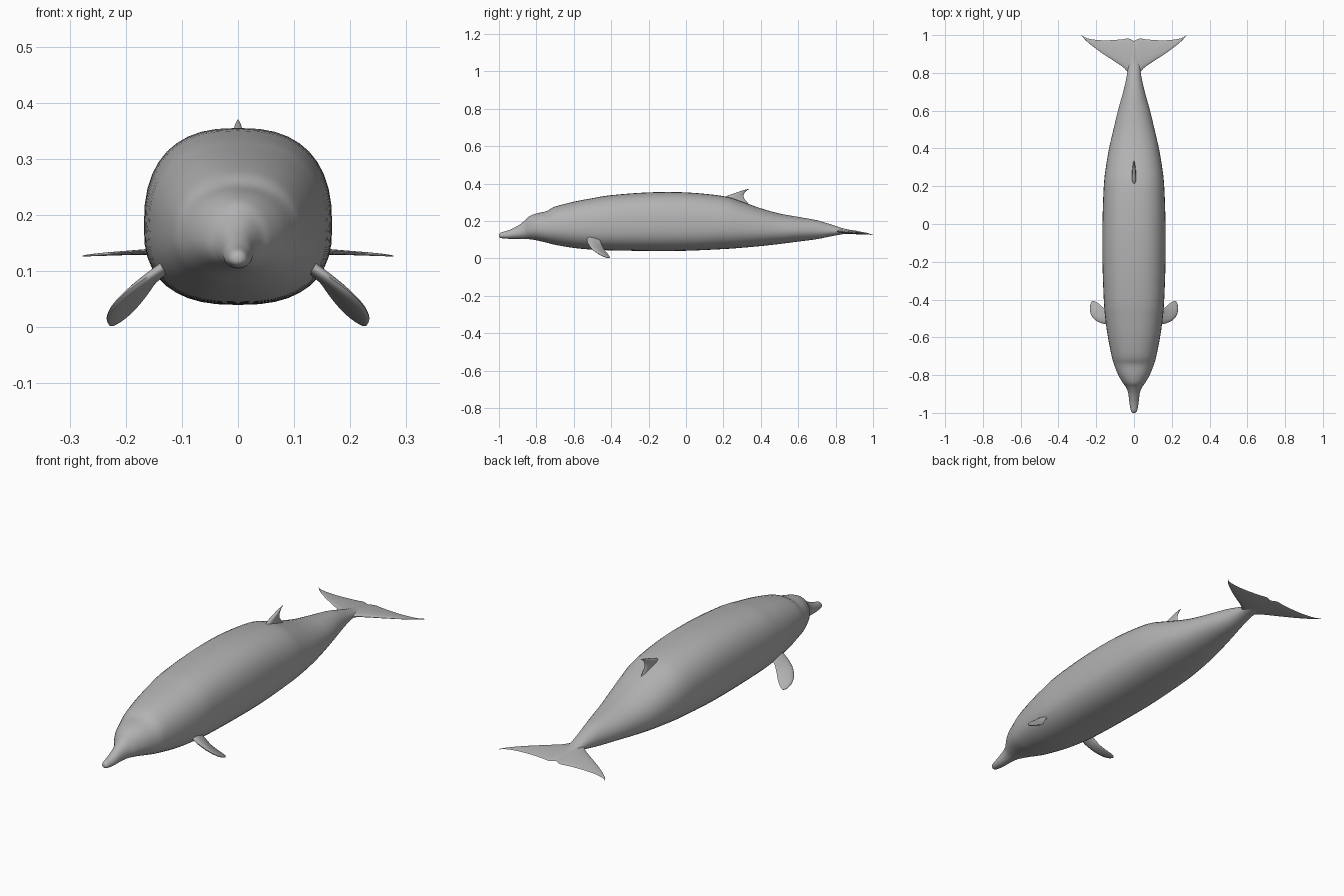
import bpy, bmesh, math
from mathutils import Vector

if "Cube" in bpy.data.objects:
    bpy.data.objects.remove(bpy.data.objects["Cube"])

skin = bpy.data.materials.new("grey skin")
skin.diffuse_color = (0.45, 0.45, 0.45, 1)
skin.use_nodes = True
skin.node_tree.nodes["Principled BSDF"].inputs["Base Color"].default_value = skin.diffuse_color


def smooth_rows(rows, steps):
    """Catmull-Rom interpolation through rows of numbers."""
    out = []
    for i in range(len(rows) - 1):
        a, b = rows[max(i - 1, 0)], rows[i]
        c, d = rows[i + 1], rows[min(i + 2, len(rows) - 1)]
        for s in range(steps):
            t = s / steps
            out.append([0.5 * (2 * q + (r - p) * t + (2 * p - 5 * q + 4 * r - u) * t * t
                               + (3 * q - p - 3 * r + u) * t ** 3)
                        for p, q, r, u in zip(a, b, c, d)])
    return out + [list(rows[-1])]


def loft(name, rings):
    """Skin a list of equal-length closed rings and cap both ends."""
    bm = bmesh.new()
    vs = [[bm.verts.new(p) for p in ring] for ring in rings]
    n = len(rings[0])
    for a, b in zip(vs, vs[1:]):
        for i in range(n):
            j = (i + 1) % n
            bm.faces.new((a[i], a[j], b[j], b[i]))
    bm.faces.new(vs[0])
    bm.faces.new(vs[-1])
    bmesh.ops.recalc_face_normals(bm, faces=bm.faces)
    me = bpy.data.meshes.new(name)
    bm.to_mesh(me)
    bm.free()
    me.materials.append(skin)
    ob = bpy.data.objects.new(name, me)
    bpy.context.collection.objects.link(ob)
    bpy.ops.object.select_all(action='DESELECT')
    ob.select_set(True)
    bpy.context.view_layer.objects.active = ob
    bpy.ops.object.shade_smooth_by_angle(angle=math.radians(60))
    return ob


def blade(name, rows, normal, steps=4, n=16):
    """Fin: rows of leading point, trailing point and half thickness."""
    normal = Vector(normal).normalized()
    rings = []
    for r in smooth_rows(rows, steps):
        lead, trail, thick = Vector(r[0:3]), Vector(r[3:6]), max(r[6], 0.0005)
        ring = []
        for k in range(n):
            a = 2 * math.pi * k / n
            f = (1 - math.cos(a)) / 2
            ring.append(lead.lerp(trail, f) + normal * thick * math.sin(a) * (1.25 - 0.6 * f))
        rings.append(ring)
    return loft(name, rings)


# Body: y, half width, bottom z, top z, squareness
body = [
    (-1.0, .006, .116, .128, 2), (-.99, .016, .109, .138, 2), (-.95, .024, .105, .150, 2),
    (-.90, .030, .105, .174, 2), (-.865, .042, .105, .200, 2), (-.84, .060, .103, .224, 2),
    (-.80, .083, .097, .240, 2.1), (-.745, .105, .084, .253, 2.2), (-.70, .118, .073, .277, 2.2),
    (-.60, .138, .056, .303, 2.3), (-.50, .152, .047, .322, 2.4), (-.40, .160, .043, .338, 2.5),
    (-.20, .167, .040, .353, 2.5), (0, .167, .041, .353, 2.5), (.20, .160, .050, .333, 2.4),
    (.30, .149, .057, .303, 2.3), (.40, .132, .066, .268, 2.2), (.50, .109, .077, .240, 2.1),
    (.60, .085, .090, .222, 2), (.70, .057, .103, .204, 2), (.78, .039, .119, .180, 2),
    (.85, .030, .131, .158, 2), (.91, .018, .132, .148, 2), (.965, .003, .130, .136, 2)]
rings = []
for y, w, lo, hi, e in smooth_rows(body, 4):
    mid = lo + 0.44 * (hi - lo)
    ring = []
    for k in range(40):
        a = 2 * math.pi * k / 40
        c, s = math.cos(a), math.sin(a)
        x = math.copysign(abs(c) ** (2 / e), c) * w
        z = math.copysign(abs(s) ** (2 / e), s) * ((hi - mid) if s > 0 else (mid - lo))
        ring.append((x, y, mid + z))
    rings.append(ring)
loft("body", rings)

# Tail flukes: x, leading y, trailing y, half thickness
half = [(0, .79, .968, .010), (.03, .803, .982, .010), (.06, .832, .978, .008),
        (.12, .872, .973, .006), (.18, .912, .973, .004), (.23, .950, .979, .003),
        (.26, .977, .988, .002), (.277, .998, 1.0, .001)]


def fluke_z(y, x):
    return .143 - .08 * (y - .85) - .015 * x


for side, label in ((-1, "left"), (1, "right")):
    blade(label + "_fluke", [(side * x, a, fluke_z(a, x), side * x, b, fluke_z(b, x), t)
                             for x, a, b, t in half], (0, 0.08, 1))

# Dorsal fin: z, leading y, trailing y, half thickness
dorsal = [(.28, .19, .345, .014), (.30, .195, .328, .013), (.32, .202, .312, .012),
          (.337, .226, .308, .010), (.350, .265, .313, .008), (.362, .298, .323, .005),
          (.370, .327, .336, .001)]
blade("dorsal_fin", [(0, a, z, 0, b, z, t) for z, a, b, t in dorsal], (1, 0, 0))

# Flippers: leading point, trailing point, half thickness
flipper = [(.110, -.525, .125, .110, -.460, .115, .012), (.150, -.530, .098, .142, -.455, .088, .011),
           (.180, -.522, .077, .153, -.449, .072, .010), (.203, -.510, .059, .166, -.440, .053, .009),
           (.225, -.485, .036, .186, -.422, .029, .007), (.234, -.452, .016, .206, -.410, .012, .005),
           (.230, -.424, .004, .221, -.407, .003, .002)]
# blade normal from its chord and span directions
chord = Vector(flipper[3][3:6]) - Vector(flipper[3][0:3])
span = Vector(flipper[5][0:3]) - Vector(flipper[1][0:3])
nrm = chord.cross(span)
for side, label in ((-1, "left"), (1, "right")):
    blade(label + "_flipper",
          [(side * r[0], r[1], r[2], side * r[3], r[4], r[5], r[6]) for r in flipper],
          (side * nrm.x, nrm.y, nrm.z))
